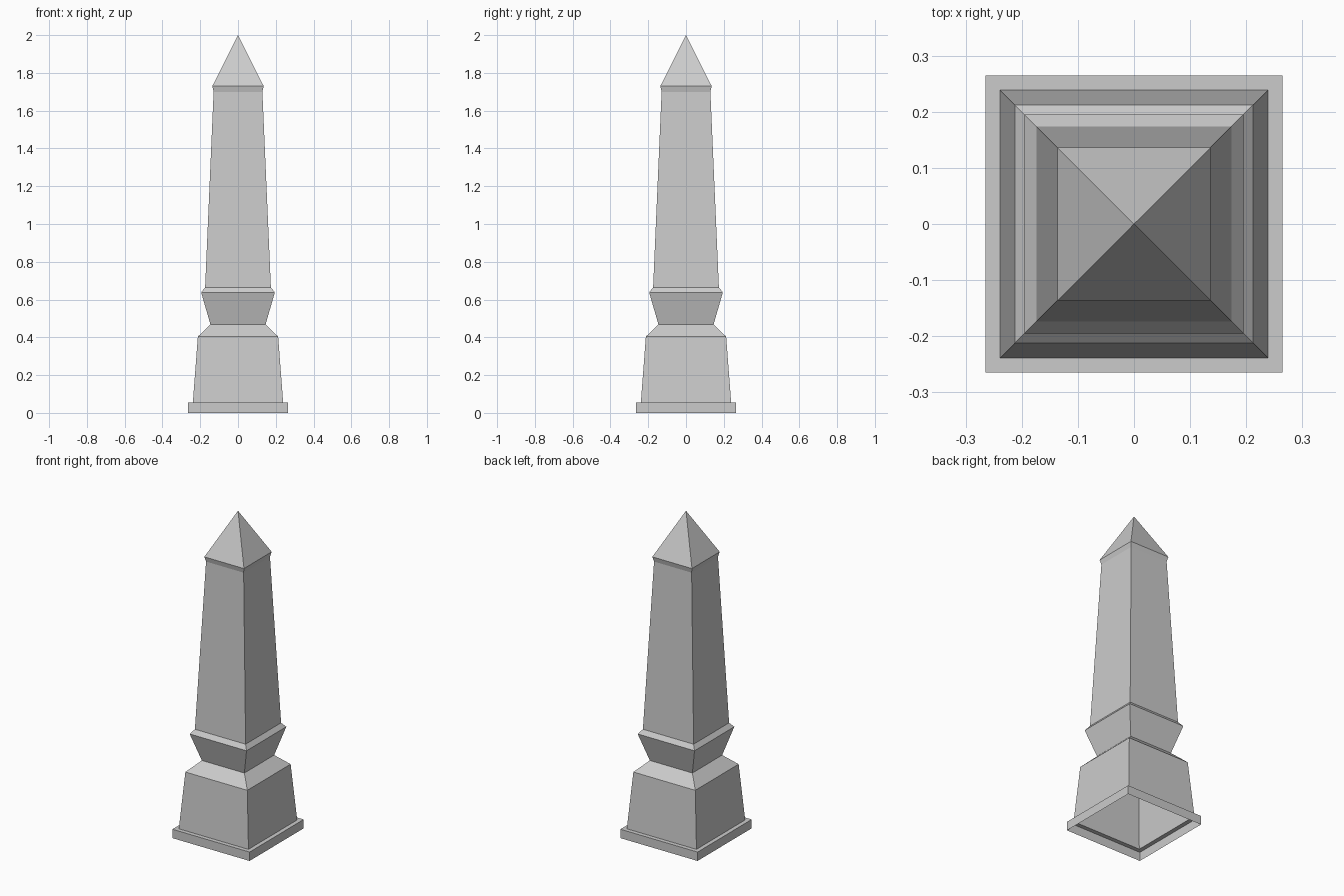
import bpy, bmesh

if "Cube" in bpy.data.objects:
    bpy.data.objects.remove(bpy.data.objects["Cube"])


def square_loft(name, profile):
    """Skin square rings given as (half_width, z); zero width makes an apex."""
    bm = bmesh.new()
    rings = []
    for h, z in profile:
        if h == 0:
            rings.append([bm.verts.new((0, 0, z))] * 4)
        else:
            rings.append([bm.verts.new((sx * h, sy * h, z))
                          for sx, sy in ((-1, -1), (1, -1), (1, 1), (-1, 1))])
    for low, high in zip(rings, rings[1:]):
        for i in range(4):
            j = (i + 1) % 4
            corners = [low[i], low[j], high[j], high[i]]
            bm.faces.new(list(dict.fromkeys(corners)))
    mesh = bpy.data.meshes.new(name)
    bm.to_mesh(mesh)
    bm.free()
    obj = bpy.data.objects.new(name, mesh)
    bpy.context.collection.objects.link(obj)
    return obj


# Base slab: open underneath, with a narrow ledge on top
square_loft("base_slab", [(0.265, 0), (0.265, 0.055), (0.239, 0.055)])

# Tapered pedestal with sloping shoulder
square_loft("pedestal", [(0.239, 0.055), (0.2125, 0.404), (0.146, 0.468)])

# Flared collar under the shaft
square_loft("collar", [(0.146, 0.468), (0.195, 0.638), (0.174, 0.665)])

# Long tapering shaft
square_loft("shaft", [(0.174, 0.665), (0.129, 1.70)])

# Pyramid cap with slight overhang
square_loft("pyramid_cap", [(0.129, 1.70), (0.136, 1.73), (0, 2.0)])
